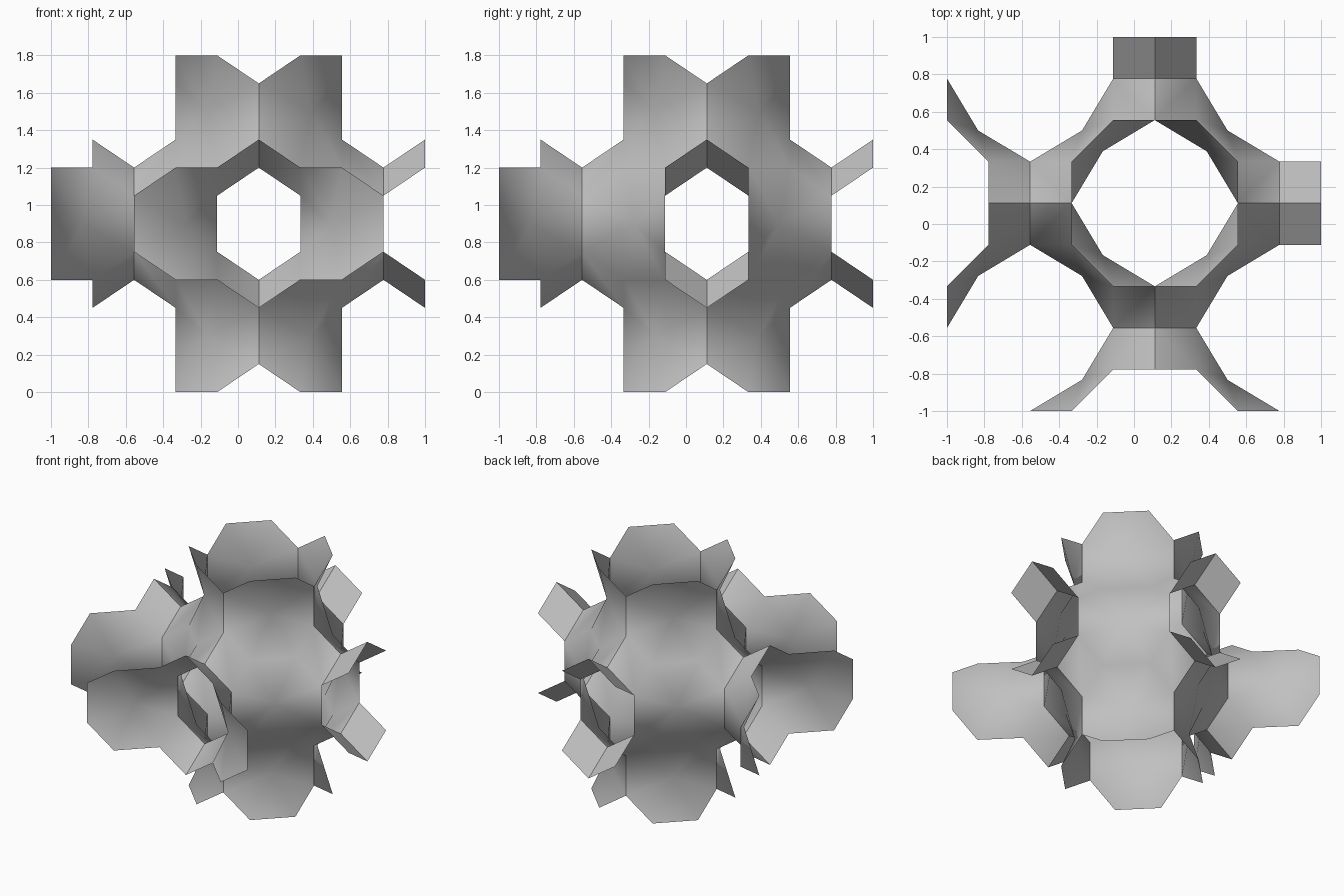
import bpy
import bmesh
from mathutils import Vector

cube = bpy.data.objects.get("Cube")
if cube:
    bpy.data.objects.remove(cube, do_unlink=True)

STEP = 2 / 9      # horizontal lattice step
RISE = 0.15       # vertical lattice step
SIGNS = (-1, 1)

bm = bmesh.new()


def place(x, y, z):
    """Lattice coordinates to model space."""
    return Vector(((x + 0.5) * STEP, (y + 0.5) * STEP, (z + 6) * RISE))


def turn(x, y, quarter):
    """Rotate a lattice point about the vertical axis by quarter turns."""
    for _ in range(quarter):
        x, y = -y, x
    return x, y


def octagon(plan, level):
    """Skew octagon over four plan points, fanned around its centre."""
    half = (1, 2, 2, 1)
    top = [place(x, y, level + h) for (x, y), h in zip(plan, half)]
    low = [place(x, y, level - h) for (x, y), h in zip(plan, half)]
    ring = [bm.verts.new(p) for p in top + low[::-1]]
    hub = bm.verts.new(sum((v.co for v in ring), Vector()) / len(ring))
    for i, v in enumerate(ring):
        bm.faces.new((v, ring[(i + 1) % len(ring)], hub))


for q in range(4):
    # upper and lower rings around the vertical tunnel
    for level in (-4, 4):
        octagon([turn(x, y, q) for x, y in ((0, -2), (1, -2), (2, -1), (2, 0))], level)

    # middle corner panels
    octagon([turn(x, y, q) for x, y in ((1, -3), (1, -2), (2, -1), (3, -1))], 0)

    # gabled roofs and floors of the four side tunnels
    for side in SIGNS:
        for up in SIGNS:
            for y0, y1, z0, z1 in ((-2, -3, 3, 2), (-3, -4, 2, 3)):
                corners = ((0, y0, z0), (0, y1, z1), (side, y1, z1 - 1), (side, y0, z0 - 1))
                bm.faces.new([bm.verts.new(place(*turn(x, y, q), up * z))
                              for x, y, z in corners])

# outer wings, only on the front and right-hand (-x) tunnels
for q in (0, 3):
    for side in SIGNS:
        plan = ((1, -3), (1, -4), (2, -5), (3, -5))
        octagon([turn(side * x, y, q) for x, y in plan], 0)

bmesh.ops.remove_doubles(bm, verts=bm.verts[:], dist=0.001)
bmesh.ops.recalc_face_normals(bm, faces=bm.faces[:])

mesh = bpy.data.meshes.new("lattice_shell")
bm.to_mesh(mesh)
bm.free()
shell = bpy.data.objects.new("lattice_shell", mesh)
bpy.context.collection.objects.link(shell)

# plain grey finish
grey = bpy.data.materials.new("plain_grey")
grey.use_nodes = True
colour = (0.53, 0.53, 0.53, 1)
grey.diffuse_color = colour
grey.node_tree.nodes["Principled BSDF"].inputs["Base Color"].default_value = colour
mesh.materials.append(grey)

bpy.ops.object.select_all(action="DESELECT")
shell.select_set(True)
bpy.context.view_layer.objects.active = shell
bpy.ops.object.shade_smooth_by_angle()
